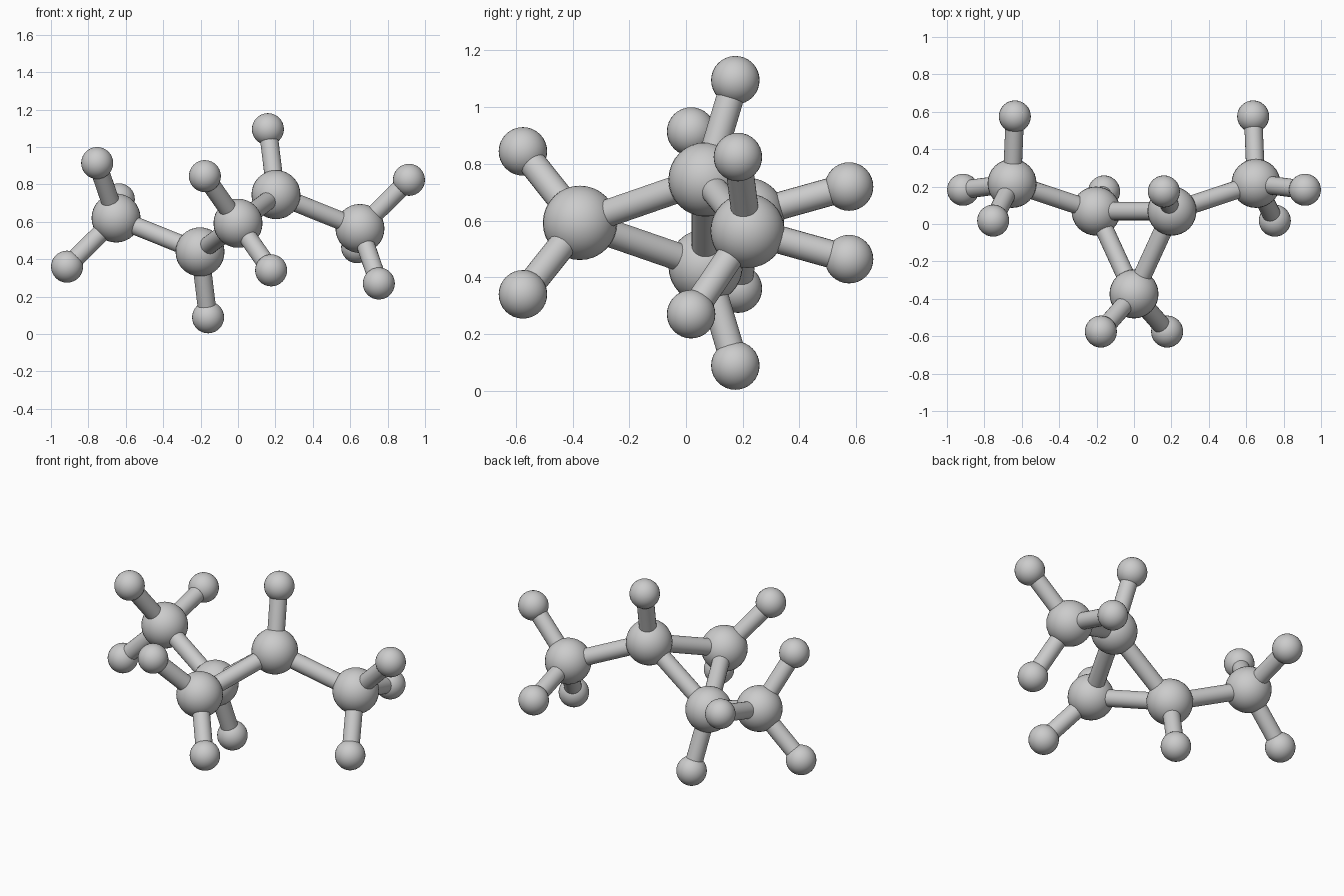
import bpy
from mathutils import Vector

if "Cube" in bpy.data.objects:
    bpy.data.objects.remove(bpy.data.objects["Cube"])

ZC = 0.592                      # height of the two-fold axis (parallel to y)
R_CARBON, R_HYDROGEN, R_BOND = 0.131, 0.0855, 0.049


def smooth(ob, name):
    ob.name = ob.data.name = name
    bpy.ops.object.shade_smooth_by_angle()


def atom(name, pos, radius):
    bpy.ops.mesh.primitive_uv_sphere_add(segments=32, ring_count=16, radius=radius, location=pos)
    smooth(bpy.context.object, name)


def bond(name, a, b):
    a, b = Vector(a), Vector(b)
    bpy.ops.mesh.primitive_cylinder_add(vertices=24, radius=R_BOND, depth=(b - a).length,
                                        location=(a + b) / 2)
    ob = bpy.context.object
    ob.rotation_euler = (b - a).to_track_quat('Z', 'Y').to_euler()
    smooth(ob, name)


def place(p, s):
    """Half-turn about the central axis when s is -1; z is relative to it."""
    return (s * p[0], p[1], ZC + s * p[2])


# Carbon positions of one half
apex = (0, -0.374, 0)
ring = (0.203, 0.069, 0.153)
methyl = (0.652, 0.217, -0.028)

# Hydrogens of one half, each with its parent carbon
hydrogens = {
    "ring_hydrogen": (ring, (0.160, 0.174, 0.503)),
    "apex_hydrogen": (apex, (-0.177, -0.575, 0.252)),
    "methyl_hydrogen_outer": (methyl, (0.914, 0.183, 0.232)),
    "methyl_hydrogen_lower": (methyl, (0.753, 0.018, -0.322)),
    "methyl_hydrogen_back": (methyl, (0.637, 0.575, -0.128)),
}

# Shared ring apex and the bond across the ring
atom("apex_carbon", place(apex, 1), R_CARBON)
bond("ring_bond_cross", place(ring, 1), place(ring, -1))

# Two matching halves
for side, s in (("right", 1), ("left", -1)):
    atom(f"ring_carbon_{side}", place(ring, s), R_CARBON)
    atom(f"methyl_carbon_{side}", place(methyl, s), R_CARBON)
    bond(f"ring_bond_{side}", place(apex, s), place(ring, s))
    bond(f"methyl_bond_{side}", place(ring, s), place(methyl, s))
    for name, (parent, pos) in hydrogens.items():
        atom(f"{name}_{side}", place(pos, s), R_HYDROGEN)
        bond(f"{name}_bond_{side}", place(parent, s), place(pos, s))
